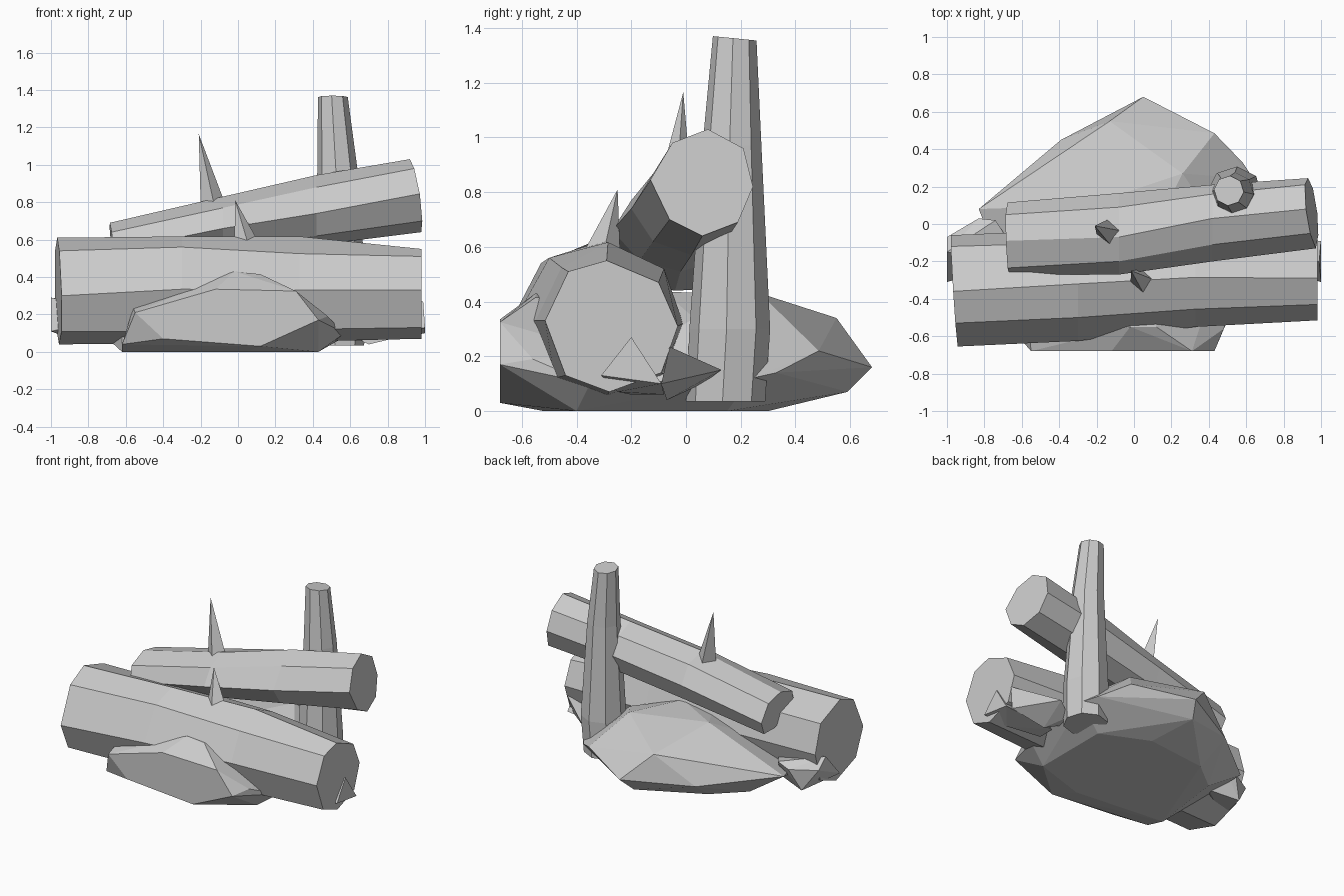
import bpy, bmesh, math
from mathutils import Vector

grey = bpy.data.materials.new("weathered_grey")
grey.diffuse_color = (0.6, 0.6, 0.6, 1)


def finish(bm, name):
    bmesh.ops.recalc_face_normals(bm, faces=bm.faces)
    me = bpy.data.meshes.new(name)
    bm.to_mesh(me)
    bm.free()
    me.materials.append(grey)
    ob = bpy.data.objects.new(name, me)
    bpy.context.collection.objects.link(ob)
    return ob


def loft(name, rings):
    """Skin a closed, capped tube through rings of equal point count."""
    bm = bmesh.new()
    loops = [[bm.verts.new(p) for p in r] for r in rings]
    n = len(loops[0])
    for a, b in zip(loops, loops[1:]):
        for i in range(n):
            j = (i + 1) % n
            bm.faces.new((a[i], a[j], b[j], b[i]))
    bm.faces.new(loops[0])
    bm.faces.new(loops[-1])
    return finish(bm, name)


def hull(name, points):
    """Faceted chunk wrapped around a few corner points."""
    bm = bmesh.new()
    for p in points:
        bm.verts.new(p)
    res = bmesh.ops.convex_hull(bm, input=bm.verts)
    junk = {v for v in res["geom_interior"] + res["geom_unused"]
            if isinstance(v, bmesh.types.BMVert)}
    bmesh.ops.delete(bm, geom=list(junk), context='VERTS')
    bmesh.ops.dissolve_limit(bm, angle_limit=math.radians(2),
                             verts=bm.verts, edges=bm.edges)
    return finish(bm, name)


def log_ring(x, lean_y, lean_z, section):
    """Octagonal cross-section; the cut leans with y and z."""
    cy = sum(p[0] for p in section) / len(section)
    cz = sum(p[1] for p in section) / len(section)
    return [(x + lean_y * (y - cy) + lean_z * (z - cz), y, z) for y, z in section]


def spike(name, base, tip, r):
    """Four-sided thorn."""
    base, tip = Vector(base), Vector(tip)
    corners = [base + Vector((r * math.cos(a), r * math.sin(a), 0))
               for a in (0.1, 1.7, 3.3, 4.8)]
    return hull(name, corners + [tip])


# Lower log, lying in front
loft("lower_log", [
    log_ring(-0.962, -0.06, -0.02, [
        (-.655, .30), (-.53, .54), (-.36, .61), (-.12, .53),
        (-.06, .33), (-.13, .12), (-.33, .04), (-.57, .11)]),
    log_ring(-0.30, 0, 0, [
        (-.625, .335), (-.50, .56), (-.32, .617), (-.10, .53),
        (-.03, .33), (-.10, .12), (-.31, .045), (-.54, .11)]),
    log_ring(0.33, 0, 0, [
        (-.55, .33), (-.455, .525), (-.285, .617), (-.08, .52),
        (-.01, .32), (-.08, .13), (-.29, .055), (-.48, .12)]),
    log_ring(0.982, 0, 0, [
        (-.515, .33), (-.43, .51), (-.29, .55), (-.10, .47),
        (-.03, .31), (-.09, .14), (-.28, .07), (-.44, .13)]),
])

# Upper log, rising to the right
loft("upper_log", [
    log_ring(-0.672, -0.03, -0.10, [
        (-.27, .54), (-.235, .64), (-.09, .69), (.05, .66),
        (.115, .54), (.07, .445), (-.04, .44), (-.18, .46)]),
    log_ring(-0.08, 0, 0, [
        (-.27, .66), (-.20, .77), (-.07, .83), (.09, .795),
        (.165, .67), (.115, .55), (-.02, .51), (-.17, .55)]),
    log_ring(0.42, 0, 0, [
        (-.20, .74), (-.11, .88), (.03, .945), (.16, .89),
        (.21, .76), (.15, .63), (.02, .57), (-.12, .62)]),
    log_ring(0.95, -0.12, -0.15, [
        (-.13, .845), (-.05, .98), (.08, 1.03), (.21, .96),
        (.245, .82), (.19, .69), (.06, .64), (-.06, .70)]),
])

# Tapered upright post
post = []
for z, x, y, r in ((.035, .53, .145, .145), (.30, .54, .16, .148),
                   (.97, .532, .168, .108), (1.362, .507, .178, .08)):
    post.append([(x + r * math.cos(a), y + r * math.sin(a),
                  z - (0.1 * r * math.sin(a) if z > 1 else 0))
                 for a in (-0.08 + i * math.pi / 4 for i in range(8))])
loft("upright_post", post)

# Thorns on the logs
spike("upper_thorn", (-.13, -.045, .77), (-.21, -.01, 1.165), .07)
spike("lower_thorn", (.05, -.31, .57), (-.015, -.25, .81), .07)

# Boulder under the pile: a flat-fronted lip and the main mass behind it
hull("boulder_front", [
    (-.55, -.68, .21), (-.12, -.68, .335), (.31, -.68, .325),
    (.43, -.68, .17), (.12, -.68, .03), (-.40, -.68, .07),
    (-.02, -.55, .43), (.12, -.55, .415), (.05, -.35, .40),
    (-.56, -.58, .235), (.48, -.56, .19), (.57, -.35, .10),
    (-.62, -.60, .04), (-.62, -.45, 0), (.43, -.40, 0),
    (.05, -.52, 0), (-.50, -.25, .20), (.45, -.25, .20),
])
hull("boulder", [
    # crown, tucked under the logs
    (-.25, .10, .43), (.08, -.08, .435), (.26, .27, .43), (.42, .03, .34),
    (.0, -.35, .35),
    # back and flanks
    (-.13, .55, .34), (.05, .68, .16), (-.39, .45, .14), (.0, .59, .07),
    (.43, .485, .22), (.58, .33, .14), (.64, .24, .12), (.57, -.35, .10),
    (-.83, .08, .19), (-.62, -.45, .12),
    # underside
    (-.62, -.45, 0), (-.56, .08, .01), (-.35, .25, 0), (.10, .30, 0),
    (.43, .15, 0), (.43, -.40, 0), (.05, -.52, 0),
])

# Broken splinters by the log ends
hull("right_splinter_front", [
    (.99, -.20, .27), (1.0, -.31, .13), (1.0, -.09, .10),
    (.62, -.20, .06), (.62, -.08, .06), (.72, -.20, .22), (.86, -.25, .07)])
hull("right_splinter_back", [
    (.985, -.06, .235), (.72, .13, .15), (.70, -.07, .04),
    (.52, -.05, .12), (.60, .06, .10), (.95, -.09, .10)])
hull("left_splinter", [
    (-1.0, -.15, .29), (-1.0, -.31, .11), (-1.0, -.07, .22),
    (-.83, .03, .22), (-.74, .02, .25), (-.90, -.02, .07),
    (-.70, -.08, .10), (-.60, -.20, .20)])
